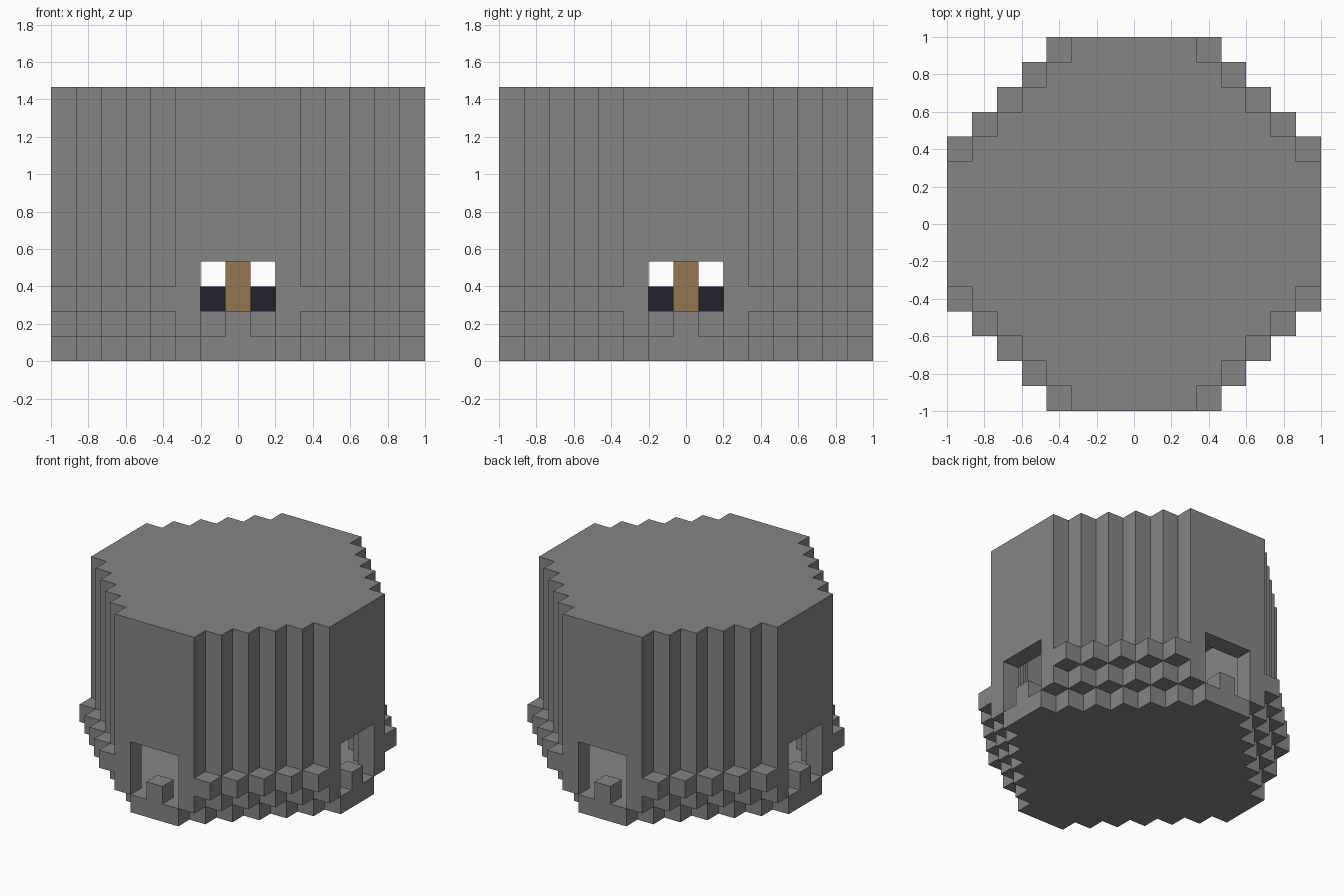
import bpy, bmesh, math
from mathutils import Vector

cube = bpy.data.objects.get("Cube")
if cube:
    bpy.data.objects.remove(cube)

U = 2 / 15          # size of one block
R = 7               # blocks from the centre to the outside


def material(name, rgb):
    m = bpy.data.materials.new(name)
    m.use_nodes = True
    m.diffuse_color = (*rgb, 1)
    m.node_tree.nodes["Principled BSDF"].inputs["Base Color"].default_value = (*rgb, 1)
    return m


stone = material("grey stone", (0.235, 0.235, 0.235))
wood = material("brown wood", (0.292, 0.184, 0.078))
coal = material("dark coal", (0.016, 0.016, 0.025))


def disc(limit):
    """Stepped octagon of blocks."""
    span = range(-R, R + 1)
    return {(i, j) for i in span for j in span if abs(i) + abs(j) <= limit}


def blocks(name, cells, mat):
    """Skin a set of (i, j, layer) blocks, keeping only the outer faces."""
    bm = bmesh.new()
    for c in cells:
        for axis in range(3):
            for s in (-1, 1):
                n = [0, 0, 0]
                n[axis] = s
                if tuple(a + b for a, b in zip(c, n)) in cells:
                    continue
                u, v = Vector((0, 0, 0)), Vector((0, 0, 0))
                u[(axis + 1) % 3] = 0.5
                v[(axis + 2) % 3] = 0.5 * s
                mid = Vector(c) + Vector(n) / 2 + Vector((0, 0, 0.5))
                bm.faces.new([bm.verts.new((mid + p) * U)
                              for p in (-u - v, u - v, u + v, -u + v)])
    bmesh.ops.remove_doubles(bm, verts=bm.verts, dist=U / 100)
    mesh = bpy.data.meshes.new(name)
    bm.to_mesh(mesh)
    bm.free()
    mesh.materials.append(mat)
    ob = bpy.data.objects.new(name, mesh)
    bpy.context.collection.objects.link(ob)
    return ob


def layers(plan, first, last):
    return {(i, j, k) for i, j in plan for k in range(first, last + 1)}


# Stone shell: floor, one-block wall, roof and the overhanging rim
body = disc(9)
inside = {(i, j) for i, j in disc(8) if max(abs(i), abs(j)) < R}
shell = layers(disc(8), 0, 0) | layers(body - inside, 1, 9) | layers(body, 10, 10)
shell |= layers(disc(10) - body, 2, 2)

# Doorway in each of the four sides, with one step block in the middle
doorways = {(i, j) for i, j in body - inside if min(abs(i), abs(j)) <= 1}
shell -= layers(doorways, 1, 3)
steps = {(i, j) for i, j in doorways if 0 in (i, j)}
shell |= layers(steps, 1, 1)
blocks("stone_shell", shell, stone)

# Hearth in the centre: stone base, coal corners and a wooden post
square = {(i, j) for i in (-1, 0, 1) for j in (-1, 0, 1)}
blocks("hearth_base", layers(square, 1, 1), stone)
blocks("hearth_coals", layers({c for c in square if 0 not in c}, 2, 2), coal)
blocks("centre_post", layers({(0, 0)}, 2, 9), wood)
